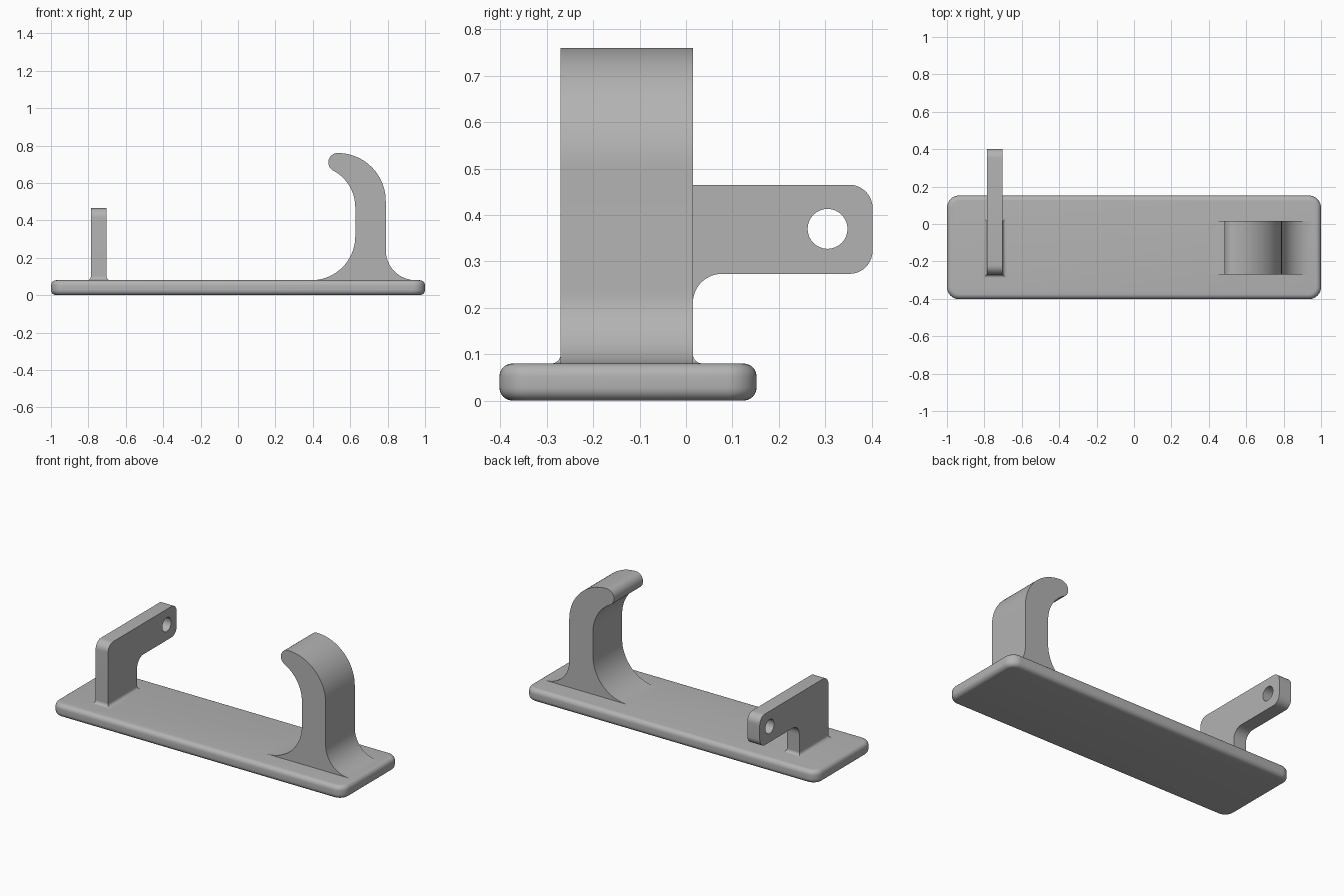
import bpy
import bmesh
from math import cos, sin, radians, degrees, atan2, hypot
from mathutils import Vector

if "Cube" in bpy.data.objects:
    bpy.data.objects.remove(bpy.data.objects["Cube"])

GREY = (0.45, 0.45, 0.45, 1)
mat = bpy.data.materials.new("plain grey")
mat.use_nodes = True
mat.diffuse_color = GREY
mat.node_tree.nodes["Principled BSDF"].inputs["Base Color"].default_value = GREY


def arc(u, v, r, start, end, steps=16):
    """Points along an arc, angles in degrees."""
    angles = [radians(start + (end - start) * i / steps) for i in range(steps + 1)]
    return [(u + r * cos(a), v + r * sin(a)) for a in angles]


def finish(name, bm):
    bmesh.ops.recalc_face_normals(bm, faces=bm.faces[:])
    mesh = bpy.data.meshes.new(name)
    bm.to_mesh(mesh)
    bm.free()
    mesh.materials.append(mat)
    obj = bpy.data.objects.new(name, mesh)
    bpy.context.collection.objects.link(obj)
    bpy.ops.object.select_all(action="DESELECT")
    obj.select_set(True)
    bpy.context.view_layer.objects.active = obj
    bpy.ops.object.shade_smooth_by_angle(angle=radians(30))
    return obj


def prism(loops, place, depth):
    """Fill the outline (later loops are holes) and extrude it by depth."""
    bm = bmesh.new()
    edges = []
    for loop in loops:
        verts = [bm.verts.new(place(*p)) for p in loop]
        edges += [bm.edges.new((verts[i - 1], v)) for i, v in enumerate(verts)]
    if len(loops) == 1:
        bm.faces.new(verts)
    else:
        bmesh.ops.triangle_fill(bm, edges=edges, use_beauty=True)
    out = bmesh.ops.extrude_face_region(bm, geom=bm.faces[:])
    moved = [g for g in out["geom"] if isinstance(g, bmesh.types.BMVert)]
    bmesh.ops.translate(bm, verts=moved, vec=Vector(depth))
    bmesh.ops.recalc_face_normals(bm, faces=bm.faces[:])
    return bm


TOP = 0.08                    # top of the base plate
FRONT, BACK = -0.27, 0.015    # depth shared by the hook and the post

# Base plate: rounded rectangle with softened rims
R = 0.065
outline = (arc(1 - R, 0.152 - R, R, 0, 90, 10) + arc(R - 1, 0.152 - R, R, 90, 180, 10)
           + arc(R - 1, R - 0.402, R, 180, 270, 10) + arc(1 - R, R - 0.402, R, 270, 360, 10))
bm = prism([outline], lambda x, y: (x, y, 0), (0, 0, TOP))
rims = [e for e in bm.edges if abs(e.verts[0].co.z - e.verts[1].co.z) < 0.001]
bmesh.ops.bevel(bm, geom=rims, offset=0.028, segments=6, profile=0.5, affect="EDGES")
finish("base_plate", bm)

# Hook: curved profile with a flared foot and a rounded tip
tip, bend = (0.533, 0.71), (0.405, 0.47)
du, dv = tip[0] - bend[0], tip[1] - bend[1]
turn, tip_r = degrees(atan2(dv, du)), 0.05
inner_r = hypot(du, dv) - tip_r
inner_x = bend[0] + inner_r
flare = 0.235
hook = (arc(0.95, TOP + 0.16, 0.16, 270, 180)
        + arc(0.533, 0.503, 0.257, 0, 90, 24)
        + arc(*tip, tip_r, 90, 180 + turn, 14)[1:]
        + arc(*bend, inner_r, turn, 0)[1:]
        + arc(inner_x - flare, TOP + flare, flare, 0, -90, 24)
        + [(inner_x - flare, 0.05), (0.95, 0.05)])
finish("hook", prism([hook], lambda x, z: (x, FRONT, z), (0, BACK - FRONT, 0)))

# Bracket: upright post with an arm reaching back and a pin hole
LEFT, RIGHT = -0.787, -0.702
END, LOW, HIGH, C = 0.402, 0.273, 0.465, 0.05
bracket = ([(FRONT, 0.05), (BACK, 0.05)]
           + arc(BACK + 0.062, LOW - 0.062, 0.062, 180, 90, 12)
           + arc(END - C, LOW + C, C, 270, 360, 10)
           + arc(END - C, HIGH - C, C, 0, 90, 10)
           + arc(FRONT + C, HIGH - C, C, 90, 180, 10))
hole = arc(0.305, 0.37, 0.043, 0, 360, 32)[:-1]
finish("bracket", prism([bracket, hole], lambda y, z: (LEFT, y, z), (RIGHT - LEFT, 0, 0)))

# Post foot: concave fillet with mitred corners
bm = bmesh.new()
F = 0.02
rings = []
for u, z in arc(F, TOP + F, F, 180, 270, 8):
    corners = [(LEFT - u, FRONT - u), (RIGHT + u, FRONT - u),
               (RIGHT + u, BACK + u), (LEFT - u, BACK + u)]
    rings.append([bm.verts.new((x, y, z)) for x, y in corners])
for a, b in zip(rings, rings[1:]):
    for i in range(4):
        bm.faces.new((a[i - 1], a[i], b[i], b[i - 1]))
bm.faces.new(rings[0])
bm.faces.new(rings[-1])
finish("post_foot", bm)
